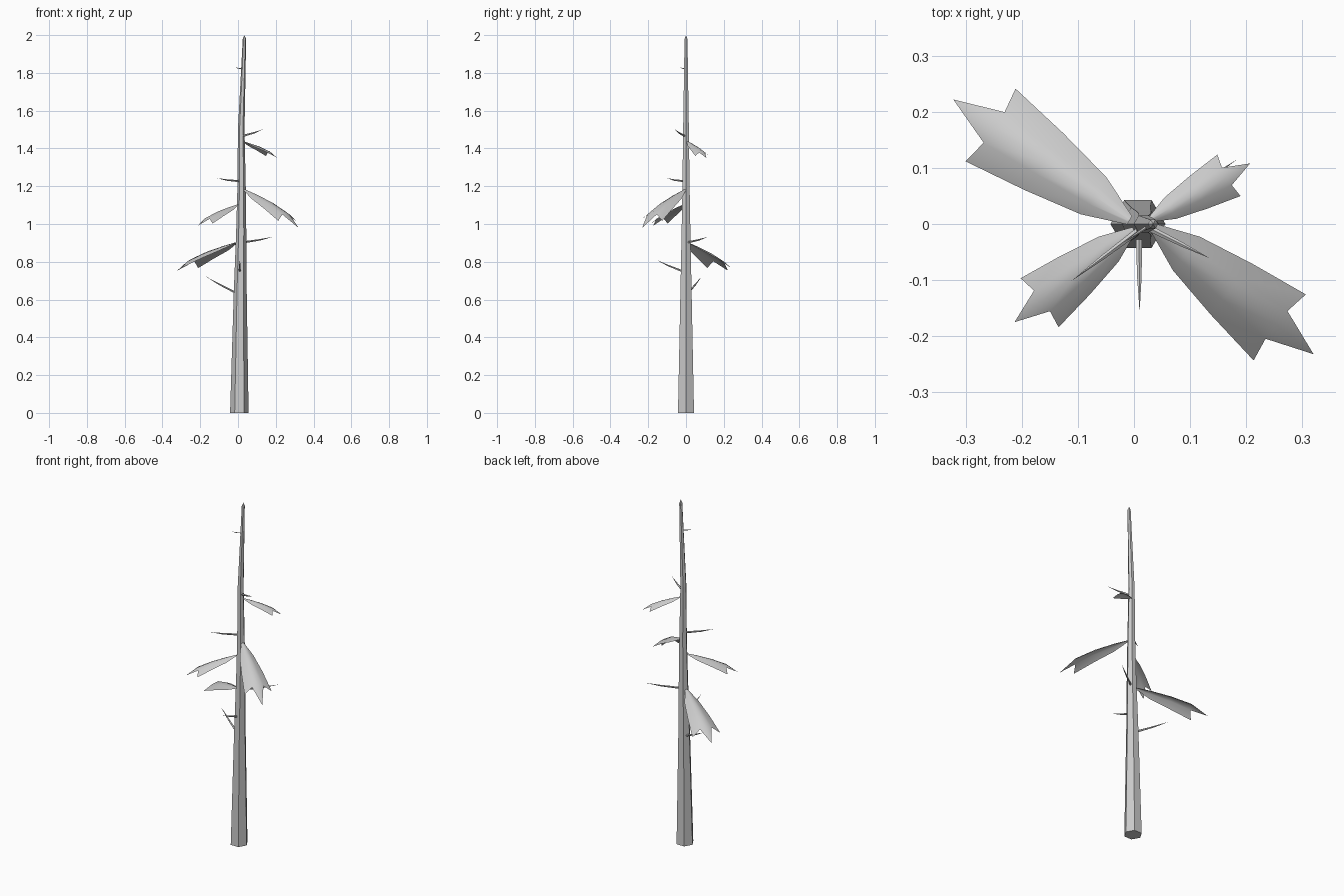
import bpy
from mathutils import Vector

if "Cube" in bpy.data.objects:
    bpy.data.objects.remove(bpy.data.objects["Cube"])


def make_object(name, verts, faces, smooth=False):
    mesh = bpy.data.meshes.new(name)
    mesh.from_pydata([tuple(v) for v in verts], [], faces)
    mesh.polygons.foreach_set("use_smooth", [smooth] * len(faces))
    mesh.update()
    obj = bpy.data.objects.new(name, mesh)
    bpy.context.collection.objects.link(obj)
    return obj


def loft(name, centers, radii, axes, sides, tip):
    """Tube through rings, capped at the start and closed to a point."""
    from math import cos, sin, tau
    verts, faces = [], []
    ax, ay = axes
    for c, r in zip(centers, radii):
        for k in range(sides):
            a = tau * k / sides
            verts.append(Vector(c) + ax * r * cos(a) + ay * r * sin(a))
    for i in range(len(centers) - 1):
        for k in range(sides):
            n = (k + 1) % sides
            b = i * sides
            faces.append((b + k, b + n, b + sides + n, b + sides + k))
    last = (len(centers) - 1) * sides
    verts.append(Vector(tip))
    for k in range(sides):
        faces.append((last + k, last + (k + 1) % sides, len(verts) - 1))
    faces.append(tuple(reversed(range(sides))))
    return make_object(name, verts, faces)


def leaf(name, start, end):
    """Drooping, arched frond ending in three points."""
    start, end = Vector(start), Vector(end)
    flat = Vector((end.x - start.x, end.y - start.y, 0))
    length, drop = flat.length, start.z - end.z
    u = flat.normalized()
    v = Vector((-u.y, u.x, 0))
    # along, half width, fraction of the drop
    rows = [(0.0, 0.02, 0.0), (0.21, 0.105, 0.13), (0.49, 0.16, 0.33), (0.77, 0.205, 0.6)]
    verts, faces = [], []
    for i, (t, w, d) in enumerate(rows):
        for s in (-1, -0.42, 0, 0.42, 1):
            along = t + (0.02 if i == 3 and abs(s) == 1 else 0)
            sag = 0.6 * w * abs(s) ** 1.6 * length
            verts.append(start + u * along * length + v * s * w * length
                         - Vector((0, 0, d * drop + sag)))
    for i in range(3):
        for k in range(4):
            b = i * 5 + k
            faces.append((b, b + 5, b + 6, b + 1))
    verts.append(end)
    faces += [(16, 20, 17), (17, 20, 18)]
    return make_object(name, verts, faces, smooth=True)


def twig(name, start, end, r=0.006):
    start, end = Vector(start), Vector(end)
    d = (end - start).normalized()
    side = d.cross(Vector((0, 0, 1))).normalized()
    up = side.cross(d)
    mid = start.lerp(end, 0.55) - Vector((0, 0, 0.003))
    return loft(name, [start, mid], [r, r * 0.7], (up, side), 5, end)


# six-sided trunk with a slight lean
profile = [(0, 0.007, 0.049), (0.65, 0.012, 0.034), (0.95, 0.017, 0.027),
           (1.2, 0.019, 0.022), (1.5, 0.017, 0.0175), (1.75, 0.026, 0.013),
           (1.98, 0.034, 0.009)]
loft("trunk", [(x, 0, z) for z, x, r in profile], [r for z, x, r in profile],
     (Vector((1, 0, 0)), Vector((0, 1, 0))), 6, (0.034, 0, 2.0))

# four fronds
leaf("leaf_top", (0.027, 0.007, 1.438), (0.207, 0.108, 1.35))
leaf("leaf_upper", (0.033, -0.005, 1.185), (0.32, -0.232, 0.98))
leaf("leaf_middle", (0.0, -0.01, 1.105), (-0.213, -0.175, 0.99))
leaf("leaf_lower", (-0.006, 0.005, 0.905), (-0.322, 0.222, 0.753))

# broken twigs
twigs = [((-0.01, 0.01, 0.635), (-0.172, 0.083, 0.723)),
         ((0.009, -0.02, 0.75), (0.01, -0.157, 0.81)),
         ((0.03, 0.01, 0.903), (0.185, 0.116, 0.932)),
         ((0.01, -0.01, 1.226), (-0.112, -0.102, 1.243)),
         ((0.022, -0.005, 1.465), (0.135, -0.061, 1.502)),
         ((0.025, -0.004, 1.823), (-0.017, -0.032, 1.83))]
for i, (a, b) in enumerate(twigs):
    twig(f"twig_{i + 1}", a, b, 0.003 if i == 5 else 0.006)
